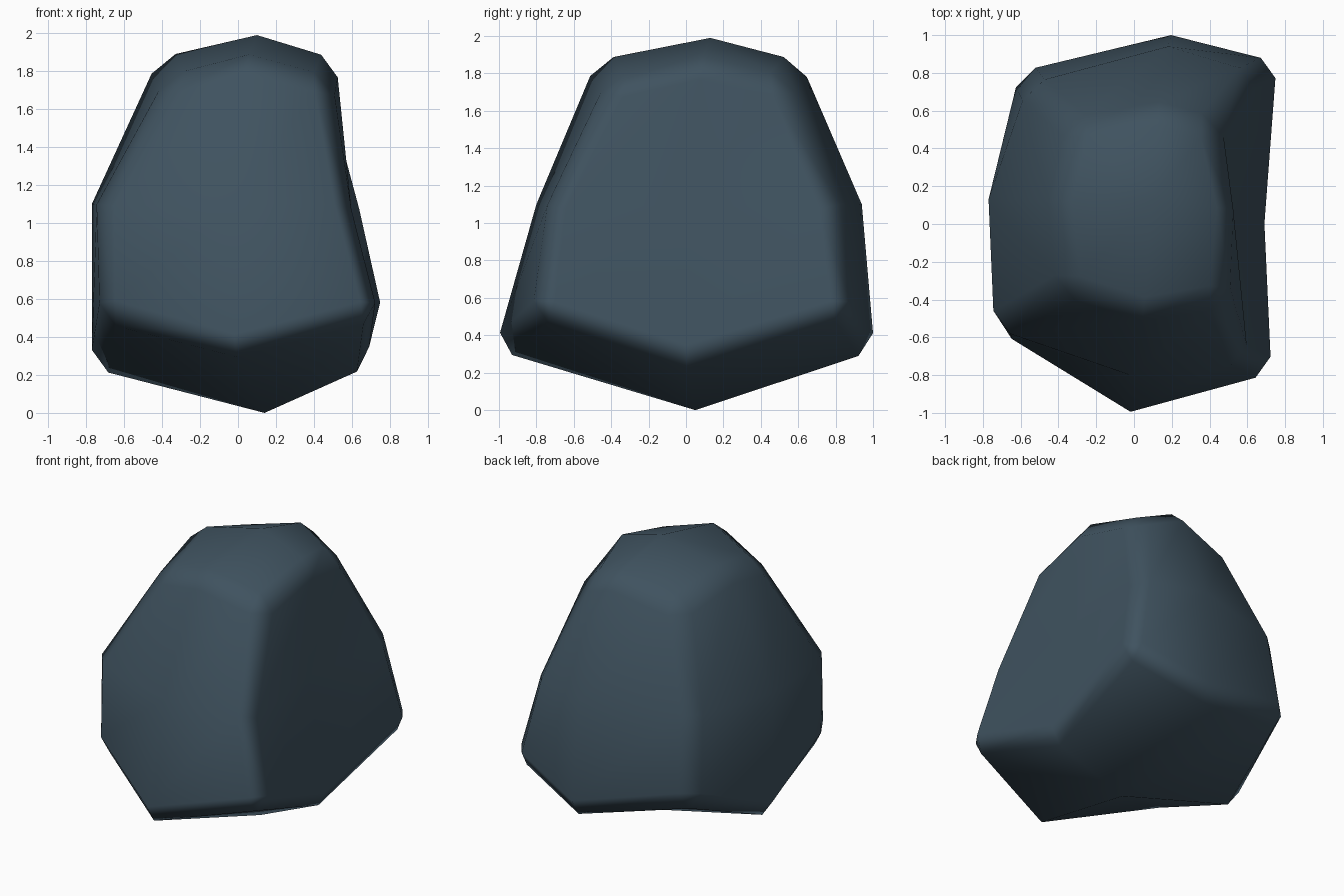
import bpy, bmesh

if "Cube" in bpy.data.objects:
    bpy.data.objects.remove(bpy.data.objects["Cube"])

# Rock cage: three rings, ordered front-left, front, front-right, right,
# back-right, back, back-left, left; plus the bottom and top centres
bottom = [(-.72, -.56, .52), (-.02, -1.02, .322), (.75, -.80, .52), (.71, 0, .255),
          (.775, .87, .52), (.2, 1.008, .318), (-.615, .82, .52), (-.77, .13, .235)]
middle = [(-.74, -.55, 1.1), (-.02, -.80, 1.1), (.60, -.73, 1.1), (.53, .02, 1.1),
          (.645, .80, 1.1), (.18, .94, 1.1), (-.56, .74, 1.1), (-.77, .13, 1.1)]
top = [(-.36, -.34, 1.75), (.05, -.477, 1.87), (.48, -.40, 1.75), (.525, .08, 1.86),
       (.42, .52, 1.75), (.13, .61, 1.865), (-.32, .53, 1.75), (-.417, .12, 1.87)]

bm = bmesh.new()
rings = [[bm.verts.new(p) for p in ring] for ring in (bottom, middle, top)]
low = bm.verts.new((.14, .05, 0))
high = bm.verts.new((.1, .13, 1.99))

# Side faces
for lo, hi in zip(rings, rings[1:]):
    for i in range(8):
        j = (i + 1) % 8
        bm.faces.new((lo[i], lo[j], hi[j], hi[i]))
# Bottom and top faces, one quad per corner
for i in (0, 2, 4, 6):
    b, t = rings[0], rings[2]
    bm.faces.new((low, b[(i + 1) % 8], b[i], b[i - 1]))
    bm.faces.new((high, t[i - 1], t[i], t[(i + 1) % 8]))

# Chamfer the twelve main edges: both rims and the four uprights
sharp = []
for i in range(8):
    for ring in (rings[0], rings[2]):
        sharp.append(bm.edges.get((ring[i], ring[(i + 1) % 8])))
    if i % 2 == 0:
        sharp += [bm.edges.get((rings[k][i], rings[k + 1][i])) for k in (0, 1)]
bmesh.ops.bevel(bm, geom=sharp, offset=.09, offset_type='OFFSET', segments=1,
                profile=.5, affect='EDGES', clamp_overlap=True)
bmesh.ops.recalc_face_normals(bm, faces=bm.faces)
for f in bm.faces:
    f.smooth = True

mesh = bpy.data.meshes.new("rock")
bm.to_mesh(mesh)
bm.free()
rock = bpy.data.objects.new("rock", mesh)
bpy.context.collection.objects.link(rock)

# Soft chamfers, flatter main sides
wn = rock.modifiers.new("weighted_normals", 'WEIGHTED_NORMAL')
wn.keep_sharp = False

slate = bpy.data.materials.new("dark slate")
slate.diffuse_color = (.050, .085, .115, 1)
slate.use_nodes = True
slate.node_tree.nodes["Principled BSDF"].inputs["Base Color"].default_value = slate.diffuse_color
mesh.materials.append(slate)
